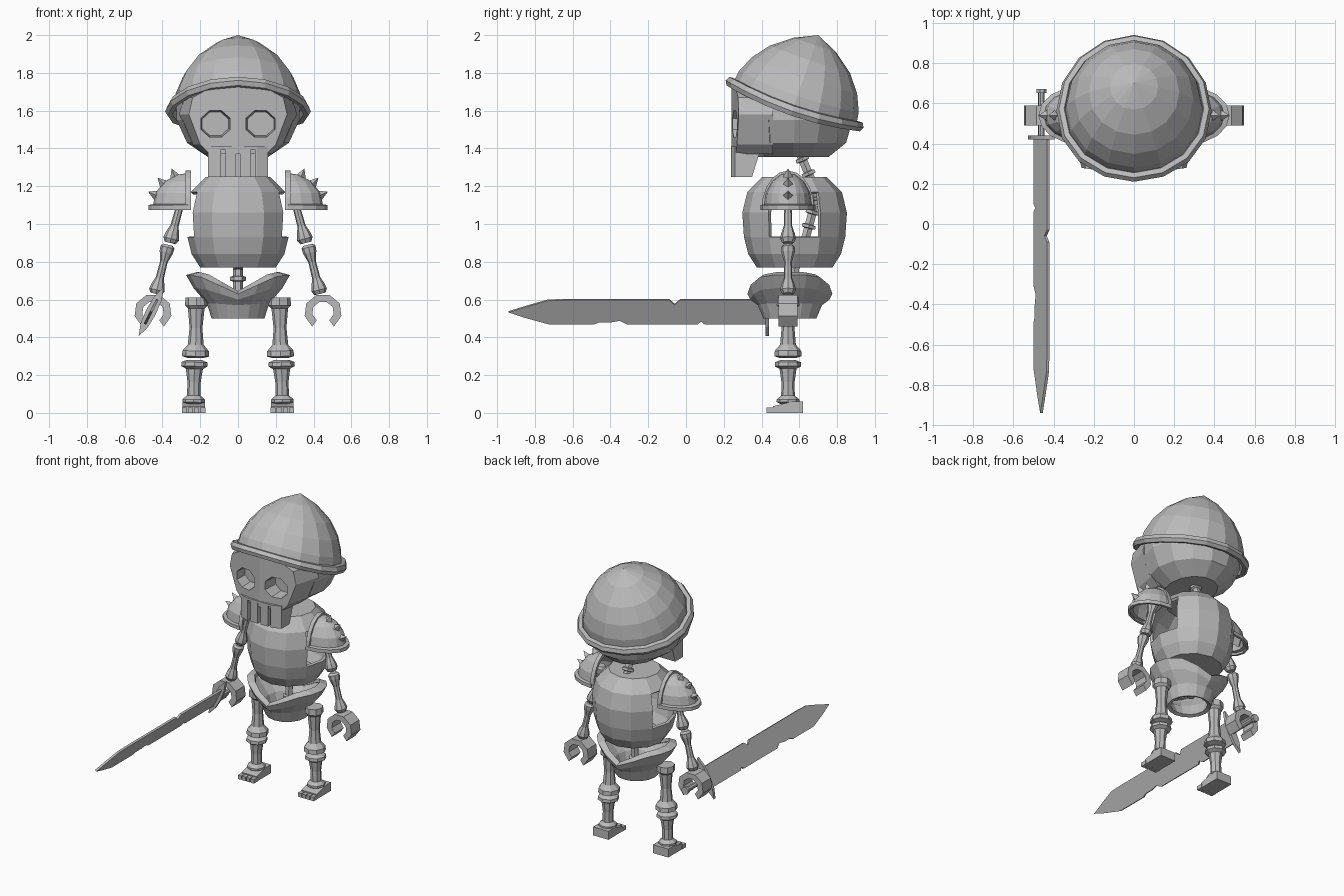
import bpy, bmesh
from math import sin, cos, pi, radians
from mathutils import Vector, Matrix

if "Cube" in bpy.data.objects:
    bpy.data.objects.remove(bpy.data.objects["Cube"])

grey = bpy.data.materials.new("bone_grey")
grey.use_nodes = True
grey.diffuse_color = (0.5, 0.5, 0.5, 1)
grey.node_tree.nodes["Principled BSDF"].inputs["Base Color"].default_value = (0.5, 0.5, 0.5, 1)

BODY_Y = 0.54


def finish(name, bm):
    bmesh.ops.remove_doubles(bm, verts=bm.verts, dist=0.0005)
    bmesh.ops.recalc_face_normals(bm, faces=bm.faces)
    mesh = bpy.data.meshes.new(name)
    bm.to_mesh(mesh)
    bm.free()
    mesh.materials.append(grey)
    ob = bpy.data.objects.new(name, mesh)
    bpy.context.collection.objects.link(ob)
    return ob


def loft(name, rings, caps=True, closed=True, loop=False):
    """Skin a list of equal-length point rings."""
    bm = bmesh.new()
    vs = [[bm.verts.new(p) for p in ring] for ring in rings]
    n = len(vs[0])
    pairs = list(zip(vs, vs[1:])) + ([(vs[-1], vs[0])] if loop else [])
    for a, b in pairs:
        for i in range(n if closed else n - 1):
            j = (i + 1) % n
            bm.faces.new((a[i], a[j], b[j], b[i]))
    if caps and not loop:
        bm.faces.new(vs[0])
        bm.faces.new(vs[-1])
    return finish(name, bm)


def circle(rx, ry, n, cx=0, cy=0, z=0):
    return [Vector((cx + rx * cos(2 * pi * i / n), cy + ry * sin(2 * pi * i / n), z)) for i in range(n)]


def bone(name, a, b, profile, n=8):
    """Lathe a (fraction, radius) profile along the line a-b."""
    a, b = Vector(a), Vector(b)
    rot = Vector((0, 0, 1)).rotation_difference(b - a)
    return loft(name, [[a.lerp(b, t) + rot @ p for p in circle(r, r, n)] for t, r in profile])


def box(name, lo, hi):
    (x0, y0, z0), (x1, y1, z1) = lo, hi
    return loft(name, [[(x0, y0, z), (x1, y0, z), (x1, y1, z), (x0, y1, z)] for z in (z0, z1)])


def thicken(ob, amount):
    mod = ob.modifiers.new("thickness", "SOLIDIFY")
    mod.thickness = amount
    mod.offset = -1


def cut(ob, cutter):
    mod = ob.modifiers.new("cut", "BOOLEAN")
    mod.operation = "DIFFERENCE"
    mod.object = cutter
    cutter.hide_render = True
    cutter.hide_set(True)


# Helmet: tilted dome with a rolled rim that dips at the sides
tilt = Matrix.Translation((0, 0.575, 1.635)) @ Matrix.Rotation(radians(-19), 4, "X")


def helmet_ring(r, h, n=16):
    ring = []
    for p in circle(r, r, n, z=h):
        p.z -= 0.035 * (p.x / 0.36) ** 2 * (1 - h / 0.4)
        ring.append(tilt @ p)
    return ring


dome = [(0.345, 0.0), (0.335, 0.07), (0.295, 0.16), (0.225, 0.25), (0.12, 0.33), (0.0, 0.386)]
helmet = loft("helmet", [helmet_ring(r, h) for r, h in dome], caps=False)
loft("helmet_rim", [helmet_ring(0.36 + 0.026 * cos(a), 0.028 * sin(a))
                    for a in [2 * pi * k / 6 for k in range(6)]], loop=True)

# Cranium, flattened behind the face
cranium = [(1.355, 0.16, 0.57, 0.19), (1.43, 0.27, 0.57, 0.285), (1.55, 0.325, 0.575, 0.315),
           (1.66, 0.325, 0.575, 0.31), (1.78, 0.26, 0.6, 0.24)]
rings = []
for z, rx, cy, ry in cranium:
    ring = circle(rx, ry, 14, 0, cy, z)
    for p in ring:
        p.y = max(p.y, 0.38)
    rings.append(ring)
loft("cranium", rings)

# Face, ridged along the middle, with cut eye sockets
half = [(0.13, 1.73), (0.24, 1.67), (0.26, 1.58), (0.2, 1.42), (0.15, 1.37)]
outline = [(0, 1.74)] + half + [(0, 1.37)]
bm = bmesh.new()
for s in (-1, 1):
    front = [bm.verts.new((s * x, 0.24 + 0.15 * x, z)) for x, z in outline]
    back = [bm.verts.new((s * x * 1.2, 0.46, z)) for x, z in outline]
    bm.faces.new(front)
    bm.faces.new(back)
    for i in range(len(outline) - 1):
        bm.faces.new((front[i], front[i + 1], back[i + 1], back[i]))
face = finish("face", bm)
for s, side in ((-1, "right"), (1, "left")):
    socket = [[(s * 0.12 + r * cos(a), y, 1.53 + 0.9 * r * sin(a))
               for a in [2 * pi * (k + 0.5) / 8 for k in range(8)]]
              for y, r in ((0.2, 0.09), (0.35, 0.075))]
    cut(face, loft(side + "_socket_cutter", socket))

# Upper jaw with tooth gaps
jaw = loft("jaw", [[(-0.16, 0.26, z), (-0.1, 0.237, z), (0.1, 0.237, z), (0.16, 0.26, z),
                    (0.16, y, z), (-0.16, y, z)] for z, y in ((1.25, 0.35), (1.41, 0.4))])
for k in (-1, 0, 1):
    cut(jaw, box("tooth_gap_cutter", (k * 0.08 - 0.011, 0.2, 1.2), (k * 0.08 + 0.011, 0.27, 1.395)))

# Ribcage shell with arm openings
ribs = [(0.77, 0.2), (0.84, 0.245), (0.93, 0.268), (1.06, 0.277), (1.17, 0.25), (1.25, 0.17)]
torso = loft("ribcage", [circle(r, r, 12, 0, 0.575, z) for z, r in ribs])
bm = bmesh.new()
bm.from_mesh(torso.data)
holes = []
for f in bm.faces:
    c = f.calc_center_median()
    if abs(c.x) > 0.2 and abs(c.y - 0.575) < 0.1 and 0.93 < c.z < 1.17:
        holes.append(f)
bmesh.ops.delete(bm, geom=holes, context="FACES")
bm.to_mesh(torso.data)
bm.free()
thicken(torso, 0.02)

# Spine of small vertebrae
path = [Vector((0, y, z)) for y, z in ((0.57, 0.56), (0.575, 0.76), (0.64, 0.95),
                                      (0.68, 1.1), (0.665, 1.23), (0.6, 1.38))]
vertebra = [(0, 0.026), (0.35, 0.026), (0.4, 0.042), (0.6, 0.042), (0.65, 0.026), (1, 0.026)]
for a, b in zip(path, path[1:]):
    mid = a.lerp(b, 0.5)
    bone("vertebra", a, mid, vertebra, 6)
    bone("vertebra", mid, b, vertebra, 6)

# Pelvis: open bowl with raised hip wings
levels = [(0.5, 0.14, 0.14, 0), (0.57, 0.165, 0.17, 0.01), (0.6, 0.235, 0.21, 0.06), (0.63, 0.275, 0.225, 0.1)]
rings = []
for z, rx, ry, lift in levels:
    ring = circle(rx, ry, 16, 0, 0.55, z)
    for p in ring:
        p.z += lift * min(1, 1.25 * abs(p.x) / rx)
    rings.append(ring)
rings.append([Vector((p.x * 0.8, 0.55 + (p.y - 0.55) * 0.85, p.z + 0.015)) for p in rings[-1]])
pelvis = loft("pelvis", rings, caps=False)
thicken(pelvis, 0.025)

thigh = [(0, 0.04), (0.03, 0.072), (0.12, 0.07), (0.22, 0.042), (0.5, 0.034), (0.82, 0.044), (0.87, 0.06), (1, 0.058)]
shin = [(0, 0.035), (0.05, 0.06), (0.11, 0.06), (0.2, 0.036), (0.5, 0.035),
        (0.8, 0.045), (0.86, 0.07), (0.95, 0.068), (1, 0.04)]
arm = [(0, 0.03), (0.08, 0.042), (0.18, 0.036), (0.32, 0.022), (0.65, 0.02), (0.85, 0.036), (0.95, 0.038), (1, 0.025)]

for s, side in ((-1, "right_"), (1, "left_")):
    # Leg bones
    bone(side + "thigh", (s * 0.225, BODY_Y, 0.29), (s * 0.22, BODY_Y, 0.61), thigh)
    bone(side + "shin", (s * 0.235, BODY_Y, 0.045), (s * 0.23, BODY_Y, 0.28), shin)
    # Wedge foot and toes
    x = s * 0.235
    loft(side + "foot", [[(x + d, 0.46, 0), (x + d, 0.62, 0), (x + d, 0.62, 0.06),
                          (x + d, 0.56, 0.06), (x + d, 0.46, 0.035)] for d in (-0.06, 0.06)])
    for k in range(4):
        t = x - 0.0625 + k * 0.0325
        box(side + "toe", (t, 0.425, 0), (t + 0.027, 0.47, 0.028))
    # Arm bones
    bone(side + "forearm", (s * 0.435, BODY_Y, 0.63), (s * 0.37, BODY_Y, 0.89), arm)
    bone(side + "upper_arm", (s * 0.36, BODY_Y, 0.9), (s * 0.285, BODY_Y, 1.18), arm)
    # Clasping hand, open at the bottom
    clasp = []
    for k in range(8):
        a = radians(-55 + 290 * k / 7)
        clasp.append([(s * 0.45 + r * cos(a), y, 0.535 + 0.95 * r * sin(a))
                      for r, y in ((0.058, 0.49), (0.1, 0.49), (0.1, 0.59), (0.058, 0.59))])
    loft(side + "hand", clasp)
    # Shoulder guard: half dome, flared brim, inner trim
    brim = [(1.05, 0), (1.05, 0.025), (0.92, 0.03), (0.86, 0.09), (0.62, 0.15), (0.3, 0.185), (0, 0.195)]
    guard = loft(side + "shoulder_guard",
                 [[(s * (0.265 + 0.2 * r * cos(a)), BODY_Y + 0.138 * r * sin(a), 1.075 + h)
                   for a in [pi * (k / 8 - 0.5) for k in range(9)]] for r, h in brim],
                 caps=False, closed=False)
    thicken(guard, 0.015)
    loft(side + "shoulder_trim",
         [[(s * d, BODY_Y + 0.14 * q * cos(a), 1.075 + 0.208 * q * sin(a))
           for d, q in ((0.25, 0.88), (0.25, 1), (0.278, 1), (0.278, 0.88))]
          for a in [pi * k / 10 for k in range(11)]])
    # Shoulder spikes
    for deg in (68, 46, 24):
        a = radians(deg)
        out = Vector((s * cos(a), 0, sin(a)))
        base = Vector((s * (0.265 + 0.155 * cos(a)), BODY_Y, 1.075 + 0.16 * sin(a)))
        bone(side + "shoulder_spike", base, base + out * 0.075, [(0, 0.042), (1, 0.001)], 4)

# Sword lying forward, rolled about its length
roll = Matrix.Translation((-0.46, 0, 0.535)) @ Matrix.Rotation(radians(27), 4, "Y")
blade = [(0.43, 0.073), (-0.03, 0.073), (-0.06, 0.045), (-0.09, 0.073), (-0.63, 0.073), (-0.73, 0.07),
         (-0.84, 0.035), (-0.94, 0.0), (-0.86, -0.03), (-0.72, -0.073), (-0.49, -0.073), (-0.46, -0.06),
         (-0.4, -0.06), (-0.35, -0.05), (-0.31, -0.073), (0.06, -0.073), (0.08, -0.055), (0.1, -0.073),
         (0.43, -0.073)]
sword = [loft("sword_blade", [[(x, y, z) for y, z in blade] for x in (-0.007, 0.007)]),
         loft("sword_guard", [[(0, y, -0.145), (0.022, y, -0.08), (0.028, y, 0), (0.022, y, 0.08), (0, y, 0.145),
                               (-0.022, y, 0.08), (-0.028, y, 0), (-0.022, y, -0.08)] for y in (0.42, 0.44)]),
         bone("sword_grip", (0, 0.43, 0), (0, 0.66, 0), [(0, 0.017), (1, 0.017)]),
         bone("sword_pommel", (0, 0.65, 0), (0, 0.67, 0), [(0, 0.027), (1, 0.027)])]
for part in sword:
    part.data.transform(roll)
